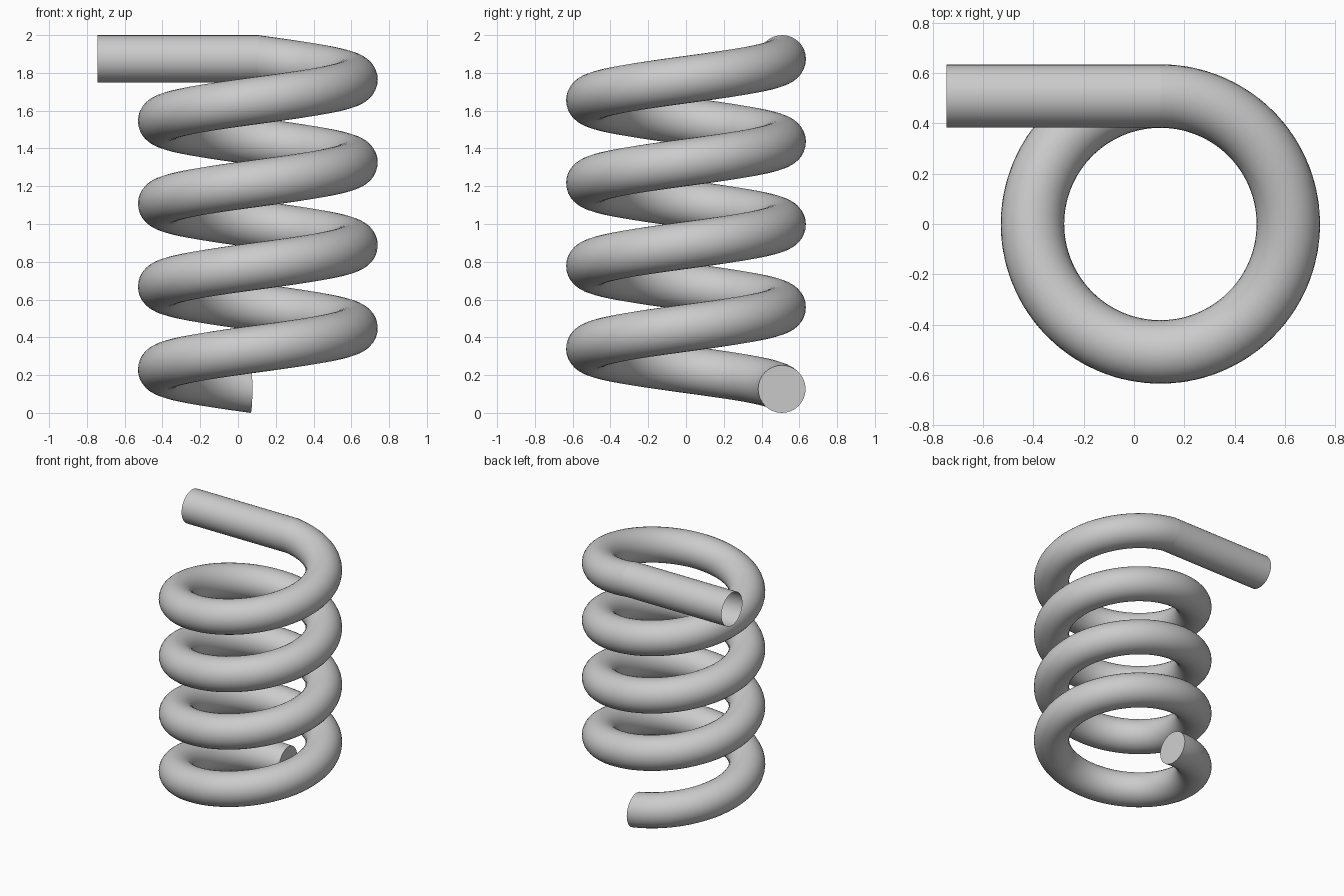
import bpy, bmesh, math
from mathutils import Vector

if "Cube" in bpy.data.objects:
    bpy.data.objects.remove(bpy.data.objects["Cube"])

CX, R, TUBE = 0.105, 0.509, 0.126      # coil axis x, coil radius, tube radius
SIDES = 32
Z_LOW, Z_TOP = 0.126, 1.874
START = math.pi / 2 + 0.075            # the low end is cut just past the back
END = math.pi / 2 + 4 * 2 * math.pi    # four turns, ending at the back


def ring(bm, centre, outward):
    """Circle of vertices in the vertical plane holding the outward direction."""
    up = Vector((0, 0, 1))
    verts = []
    for i in range(SIDES):
        a = 2 * math.pi * i / SIDES
        verts.append(bm.verts.new(centre + TUBE * (math.cos(a) * outward + math.sin(a) * up)))
    return verts


def tube(name, stations, cap_start=False):
    """Sweep a tube through (centre, outward) stations."""
    bm = bmesh.new()
    rings = [ring(bm, c, o) for c, o in stations]
    for a, b in zip(rings, rings[1:]):
        for i in range(SIDES):
            j = (i + 1) % SIDES
            bm.faces.new((a[i], a[j], b[j], b[i]))
    if cap_start:
        bm.faces.new(rings[0])
    bmesh.ops.recalc_face_normals(bm, faces=bm.faces)
    # make sure the walls face away from the tube centre line
    bm.faces.ensure_lookup_table()
    face = bm.faces[0]
    if face.normal.dot(face.calc_center_median() - stations[0][0]) < 0:
        bmesh.ops.reverse_faces(bm, faces=bm.faces)
    mesh = bpy.data.meshes.new(name)
    bm.to_mesh(mesh)
    bm.free()
    obj = bpy.data.objects.new(name, mesh)
    bpy.context.collection.objects.link(obj)
    bpy.ops.object.select_all(action='DESELECT')
    obj.select_set(True)
    bpy.context.view_layer.objects.active = obj
    bpy.ops.object.shade_smooth_by_angle(angle=math.radians(40))
    return obj


# Rising coil, capped at the low end
steps = 240
coil_path = []
for s in range(steps + 1):
    t = s / steps
    a = START + (END - START) * t
    out = Vector((math.cos(a), math.sin(a), 0))
    coil_path.append((Vector((CX, 0, Z_LOW + (Z_TOP - Z_LOW) * t)) + R * out, out))
tube("coil", coil_path, cap_start=True)

# Straight open pipe leaving the top of the coil
back = Vector((0, 1, 0))
tube("straight_pipe", [(Vector((x, R, Z_TOP)), back) for x in (CX, -0.745)])
